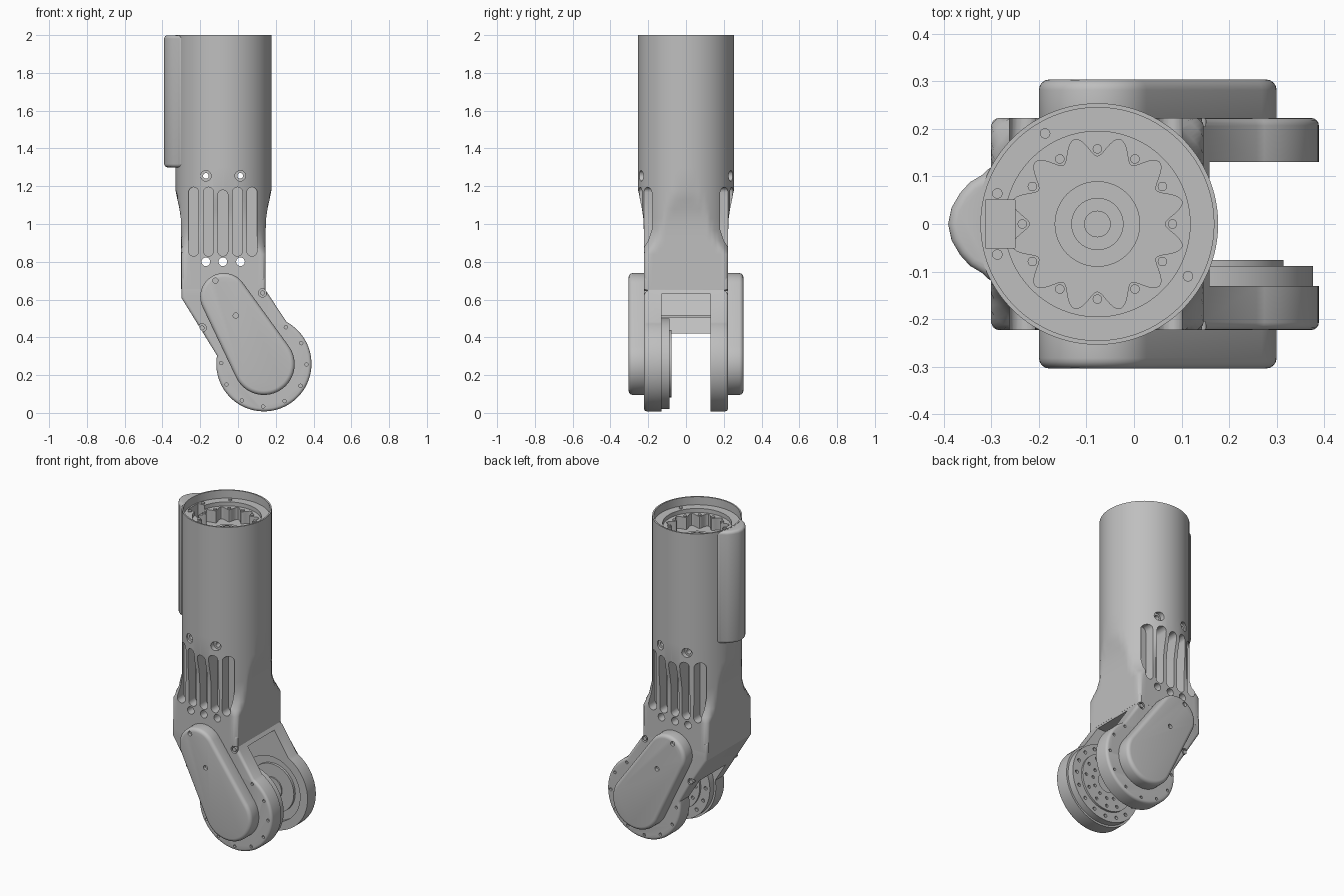
import bpy, bmesh, math
from math import sin, cos, pi, radians

if "Cube" in bpy.data.objects:
    bpy.data.objects.remove(bpy.data.objects["Cube"])

AX = -0.077                 # tube axis x
JX, JZ = 0.137, 0.26        # lower joint centre
GREY = bpy.data.materials.new("light grey")
GREY.diffuse_color = (0.52, 0.52, 0.52, 1)
GREY.use_nodes = True
GREY.node_tree.nodes["Principled BSDF"].inputs["Base Color"].default_value = GREY.diffuse_color


def arc(cx, cy, r, n=32, a0=0.0, a1=None):
    """Points on a circle, or on an arc when a1 is given (radians)."""
    if a1 is None:
        return [(cx + r * cos(2 * pi * i / n), cy + r * sin(2 * pi * i / n)) for i in range(n)]
    return [(cx + r * cos(a0 + (a1 - a0) * i / n), cy + r * sin(a0 + (a1 - a0) * i / n))
            for i in range(n + 1)]


def capsule(c1, r1, c2, r2, n=24):
    """Outline around two circles joined by tangents."""
    dx, dy = c2[0] - c1[0], c2[1] - c1[1]
    u = math.atan2(dy, dx)
    phi = math.acos((r1 - r2) / math.hypot(dx, dy))
    return arc(*c2, r2, n, u - phi, u + phi) + arc(*c1, r1, n, u + phi, u + 2 * pi - phi)


def make(name, bm):
    bmesh.ops.recalc_face_normals(bm, faces=bm.faces)
    me = bpy.data.meshes.new(name)
    bm.to_mesh(me)
    bm.free()
    me.materials.append(GREY)
    ob = bpy.data.objects.new(name, me)
    bpy.context.collection.objects.link(ob)
    return ob


def prisms(name, items):
    """Each item: (outline, axis, low, high); all go into one object."""
    bm = bmesh.new()
    for pts, axis, lo, hi in items:
        ends = [[bm.verts.new((p, h, q) if axis == 'y' else (p, q, h)) for p, q in pts]
                for h in (lo, hi)]
        a, b = ends
        bm.faces.new(a)
        bm.faces.new(b[::-1])
        for i in range(len(pts)):
            j = (i + 1) % len(pts)
            bm.faces.new((a[i], b[i], b[j], a[j]))
    return make(name, bm)


def bake(ob):
    dg = bpy.context.evaluated_depsgraph_get()
    me = bpy.data.meshes.new_from_object(ob.evaluated_get(dg))
    ob.modifiers.clear()
    ob.data = me


def bevel(ob, width):
    m = ob.modifiers.new("bevel", 'BEVEL')
    m.width, m.segments = width, 4
    m.limit_method, m.angle_limit = 'ANGLE', radians(45)
    bake(ob)


def cut(ob, items):
    cutter = prisms("cutter", items)
    cutter.hide_render = True
    m = ob.modifiers.new("cut", 'BOOLEAN')
    m.operation, m.object, m.solver = 'DIFFERENCE', cutter, 'EXACT'
    bake(ob)
    bpy.data.objects.remove(cutter)


def both(pts, lo, hi):
    """The same y-prism on front and back."""
    return [(pts, 'y', -hi, -lo), (pts, 'y', lo, hi)]


def box(x0, x1, y0, y1):
    return [(x0, y0), (x1, y0), (x1, y1), (x0, y1)]


# Upper housing: square base blending into a tube, with a stepped scalloped socket
N = 192
outer = [(0.655, .2235, .306), (0.84, .2235, .306), (0.87, .2235, .29), (0.91, .2235, .268),
         (0.97, .2235, .254), (1.03, .226, .254), (1.08, .233, .254), (1.13, .244, .254),
         (1.18, .255, .254), (1.30, .255, .254), (2.0, .255, .254)]
rings = []
for z, hw, r in outer:
    rings.append([(z, min(r, hw / max(abs(cos(2 * pi * i / N)), abs(sin(2 * pi * i / N)))))
                  for i in range(N)])
scallop = [0.163 - 0.021 * cos(12 * 2 * pi * i / N) for i in range(N)]
rings.append([(2.0, .245)] * N)
rings.append([(1.95, .245)] * N)
rings.append([(1.95, .195)] * N)
rings.append([(1.925, .195)] * N)
rings.append([(1.925, s) for s in scallop])
rings.append([(1.85, s) for s in scallop])
bm = bmesh.new()
vr = [[bm.verts.new((AX + r * cos(2 * pi * i / N), r * sin(2 * pi * i / N), z))
       for i, (z, r) in enumerate(ring)] for ring in rings]
for a, b in zip(vr, vr[1:]):
    for i in range(N):
        j = (i + 1) % N
        bm.faces.new((a[i], a[j], b[j], b[i]))
bm.faces.new(vr[0][::-1])
bm.faces.new(vr[-1])
housing = make("upper_housing", bm)

# Through holes, then cooling slots, counterbores and the cable notch
cut(housing, [(arc(x, .8, .023, 20), 'y', -.4, .4) for x in (-.17, -.08, .013)] +
    [(arc(x, 1.255, .015, 16), 'y', -.4, .4) for x in (-.17, .012)])
items = []
for x, top in ((-.235, 1.195), (-.156, 1.195), (-.08, 1.18), (-.003, 1.195), (.074, 1.195)):
    items += both(capsule((x, .857), .027, (x, top - .027), .027, 8), .16, .32)
for x in (-.17, .012):
    items += both(arc(x, 1.255, .028, 20), .215, .32)
items.append((box(-.312, -.25, -.05, .05), 'z', 1.8, 2.1))
cut(housing, items)

# Socket floor hub and lug bolts
prisms("socket_hub", [(arc(AX, 0, .09, 48), 'z', 1.845, 1.86),
                      (arc(AX, 0, .055, 40), 'z', 1.85, 1.87),
                      (arc(AX, 0, .028, 32), 'z', 1.86, 1.88)])
prisms("socket_bolts", [(arc(AX + .158 * cos(k * pi / 6), .158 * sin(k * pi / 6), .01, 14),
                         'z', 1.92, 1.932) for k in range(12)])
prisms("ledge_bolts", [(arc(AX + .22 * cos(a), .22 * sin(a), .011, 14), 'z', 1.94, 1.957)
                       for a in (radians(120), radians(163), radians(197), radians(-30))])

# Rounded spine bulge on the side of the tube
half = [(-.2, .122), (-.302, .122), (-.318, .104), (-.345, .088), (-.366, .065), (-.384, .034)]
spine = prisms("spine_bulge", [(half + [(-.391, 0)] + [(x, -y) for x, y in half[::-1]],
                                'z', 1.3, 1.999)])
bevel(spine, .018)
cut(spine, [(arc(AX, 0, .25, 96), 'z', 1.2, 2.1)])

# Lower fork: bent profile with two arms and a sloped web
fork = prisms("fork", [([(-.3, .72), (-.3, .61)] +
                        arc(JX, JZ, .252, 56, radians(170), radians(421.5)) +
                        [(.146, .65), (.146, .72)], 'y', -.223, .223)])
bevel(fork, .016)
cut(fork, [([(.6, .63), (-.235, .63), (-.125, .42), (-.5, .42), (-.5, -.2), (.6, -.2)],
            'y', -.13, .13)])
items = [(arc(JX, JZ, .2, 64), 'y', .1, .155)]
for x, z in ((-.19, .45), (.13, .635)):
    items += both(arc(x, z, .022, 18), .205, .3)
for k in range(-6, 4):
    a = radians(k * 30 - 1)
    items += both(arc(JX + .226 * cos(a), JZ + .226 * sin(a), .009, 12), .21, .3)
cut(fork, items)
prisms("screw_heads", [it for x, z in ((-.19, .45), (.13, .635))
                       for it in both(arc(x, z, .013, 16), .19, .222)])
prisms("inner_shelf", [(box(-.19, -.11, .505, .517), 'y', -.135, .135)])

# Stadium shaped side covers
for name, lo, hi in (("front_cover", -.304, -.2), ("back_cover", .2, .304)):
    cover = prisms(name, [(capsule((-.075, .615), .125, (JX, JZ - .002), .163, 32),
                           'y', lo, hi)])
    bevel(cover, .022)
    items = []
    for x, z in ((-.012, .515), (-.12, .70)):
        items += both(arc(x, z, .014, 16), .285, .4)
    cut(cover, items)

# Joint flange on the inside of the front arm, with bolt circles and a bore
flange = prisms("joint_flange", [(arc(JX, JZ, .24, 72), 'y', -.15, -.088)])
cut(flange, [(arc(JX + .21 * cos(k * pi / 8), JZ + .21 * sin(k * pi / 8), .011, 12),
              'y', -.105, 0) for k in range(16)])
rotor = prisms("joint_rotor", [(arc(JX, JZ, .178, 64), 'y', -.1, -.076)])
cut(rotor, [(arc(JX, JZ, .06, 40), 'y', -.095, 0)] +
    [(arc(JX + r * cos(k * pi / 6), JZ + r * sin(k * pi / 6), .01, 12), 'y', -.09, 0)
     for k in range(12) for r in (.15, .1)])

# Bearing disc seated in the back arm recess
prisms("back_bearing", [(arc(JX, JZ, .15, 56), 'y', .14, .17), (arc(JX, JZ, .07, 40), 'y', .132, .17)])

# Smooth shading with sharp edges kept
for ob in bpy.context.scene.objects:
    ob.select_set(True)
    bpy.context.view_layer.objects.active = ob
bpy.ops.object.shade_smooth_by_angle(angle=radians(30))
